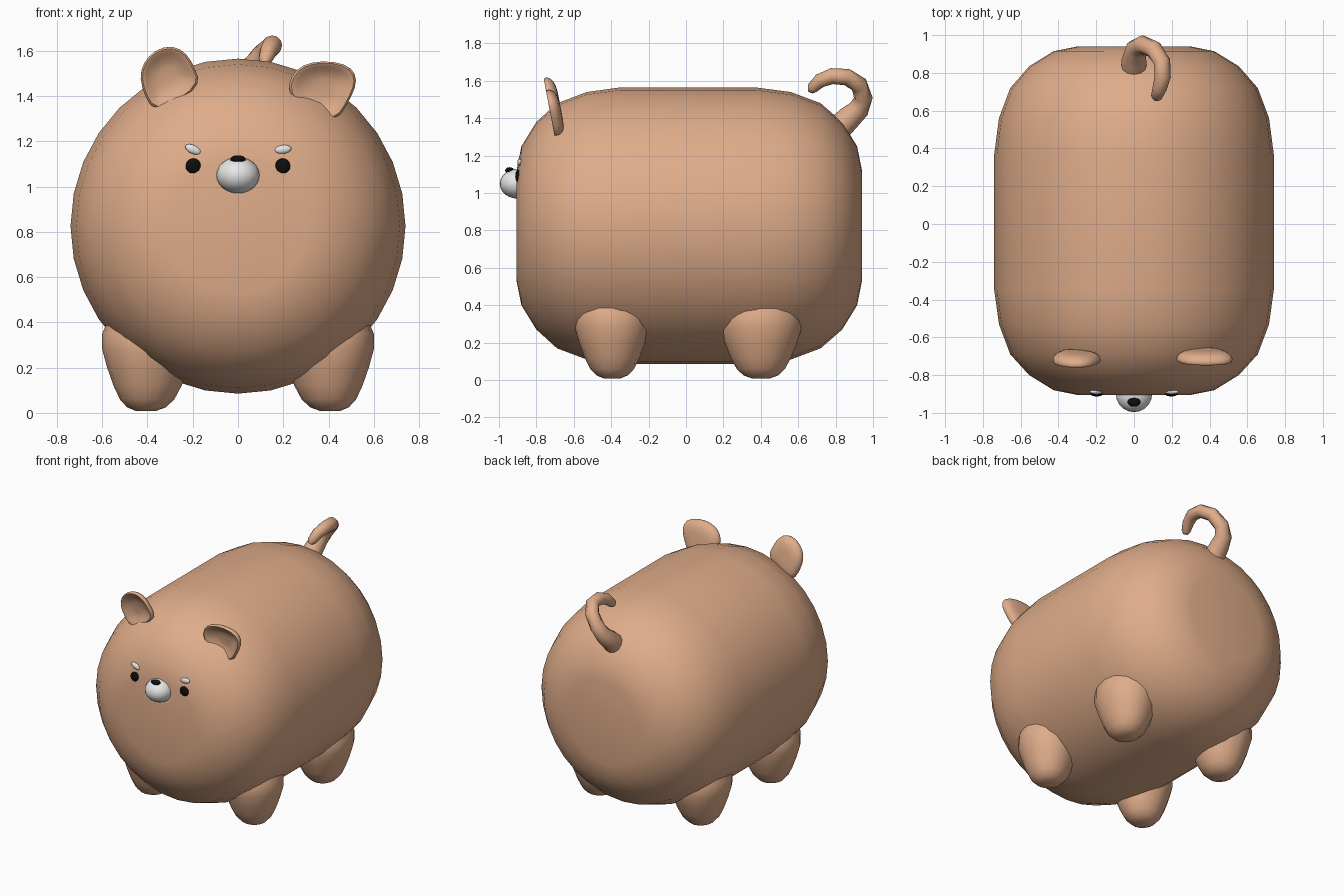
import bpy, bmesh, math
from mathutils import Vector

if "Cube" in bpy.data.objects:
    bpy.data.objects.remove(bpy.data.objects["Cube"])


def material(name, rgb):
    m = bpy.data.materials.new(name)
    m.diffuse_color = (*rgb, 1)
    m.use_nodes = True
    m.node_tree.nodes["Principled BSDF"].inputs["Base Color"].default_value = m.diffuse_color
    return m


TAN = material("tan fur", (0.74, 0.415, 0.255))
WHITE = material("white", (0.8, 0.8, 0.8))
BLACK = material("black", (0.004, 0.004, 0.004))


def finish(name, bm, mat, angle=60):
    bmesh.ops.recalc_face_normals(bm, faces=bm.faces)
    me = bpy.data.meshes.new(name)
    bm.to_mesh(me)
    bm.free()
    ob = bpy.data.objects.new(name, me)
    bpy.context.collection.objects.link(ob)
    me.materials.append(mat)
    bpy.ops.object.select_all(action='DESELECT')
    ob.select_set(True)
    bpy.context.view_layer.objects.active = ob
    bpy.ops.object.shade_smooth_by_angle(angle=math.radians(angle))
    return ob


def skin(name, rings, mat, angle=60):
    """Join rings of points into a closed surface, ends capped."""
    bm = bmesh.new()
    vs = [[bm.verts.new(p) for p in r] for r in rings]
    n = len(vs[0])
    for a, b in zip(vs, vs[1:]):
        for i in range(n):
            bm.faces.new((a[i], a[(i + 1) % n], b[(i + 1) % n], b[i]))
    for ring in (vs[0], vs[-1]):
        mid = bm.verts.new(sum((v.co for v in ring), Vector()) / n)
        for i in range(n):
            bm.faces.new((ring[i], ring[(i + 1) % n], mid))
    return finish(name, bm, mat, angle)


def circle(n):
    return [(math.cos(2 * math.pi * i / n), math.sin(2 * math.pi * i / n)) for i in range(n)]


def ball(name, loc, size, mat, tilt=0):
    bm = bmesh.new()
    bmesh.ops.create_uvsphere(bm, u_segments=20, v_segments=12, radius=1)
    ob = finish(name, bm, mat)
    ob.location, ob.scale = loc, size
    ob.rotation_euler.y = math.radians(tilt)
    return ob


# Barrel body: rounded profile (y, radius) turned about the long axis
profile = [(-.905, .30), (-.88, .425), (-.80, .555), (-.69, .655), (-.53, .715), (-.35, .74),
           (.37, .74), (.56, .715), (.72, .655), (.835, .555), (.915, .425), (.94, .30)]
skin("body", [[(r * c, y, .825 + r * s) for c, s in circle(32)] for y, r in profile], TAN)

# Four stubby legs, widening into the belly; inner side flares more
leg_profile = [(.008, .04), (.025, .08), (.06, .112), (.12, .14), (.20, .168),
               (.28, .19), (.35, .19), (.42, .16)]
for end, y0, grow in (("front", -.395, 1.0), ("back", .40, 1.1)):
    for label, side in (("left", -1), ("right", 1)):
        rings = []
        for z, r in leg_profile:
            ring = []
            for c, s in circle(16):
                rx = r if c > 0 else r * 1.15
                ring.append((side * (.41 + rx * c), y0 + r * grow * 1.05 * s, z))
            rings.append(ring)
        skin(end + "_leg_" + label, rings, TAN)

# Cupped ears: rim outline (x, z), rounded back and hollow front
ears = {
    "left": [(-.37, 1.32), (-.41, 1.39), (-.44, 1.48), (-.42, 1.55), (-.37, 1.605), (-.29, 1.63),
             (-.22, 1.59), (-.185, 1.51), (-.16, 1.46), (-.24, 1.38)],
    "right": [(.43, 1.27), (.48, 1.355), (.525, 1.44), (.525, 1.50), (.48, 1.545), (.37, 1.56),
              (.28, 1.54), (.23, 1.49), (.21, 1.41), (.30, 1.33)],
}
for label, rim in ears.items():
    mx = sum(p[0] for p in rim) / len(rim)
    mz = sum(p[1] for p in rim) / len(rim)
    rings = []
    for k, dy in ((.5, .045), (.85, .035), (.98, .012), (1, -.004), (.93, -.022), (.8, -.008), (.45, .018)):
        ring = []
        for x, z in rim:
            px, pz = mx + (x - mx) * k, mz + (z - mz) * k
            ring.append((px, -.685 - .19 * (pz - 1.3) + dy, pz))
        rings.append(ring)
    ear = skin("ear_" + label, rings, TAN)
    sub = ear.modifiers.new("soften", 'SUBSURF')
    sub.levels = sub.render_levels = 1

# Curled tail: tapered tube along a path (x, y, z, radius)
path = [(0, .80, 1.33, .07), (0, .87, 1.40, .065), (.01, .925, 1.45, .056), (.045, .948, 1.51, .05),
        (.105, .925, 1.58, .047), (.148, .86, 1.62, .045), (.152, .78, 1.625, .043),
        (.135, .715, 1.60, .038), (.12, .675, 1.56, .03), (.115, .665, 1.54, .015)]
rings = []
for i, (x, y, z, r) in enumerate(path):
    a = Vector(path[max(i - 1, 0)][:3])
    b = Vector(path[min(i + 1, len(path) - 1)][:3])
    t = (b - a).normalized()
    u = t.cross(Vector((1, 0, .0))).normalized()
    v = t.cross(u)
    rings.append([Vector((x, y, z)) + r * (c * u + s * v) for c, s in circle(12)])
skin("tail", rings, TAN)

# Face
ball("muzzle", (0, -.90, 1.05), (.096, .096, .08), WHITE)
ball("nose", (0, -.943, 1.121), (.034, .024, .017), BLACK)
for label, side, tilt in (("left", -1, 25), ("right", 1, -7)):
    ball("eye_" + label, (side * .197, -.897, 1.09), (.034, .016, .034), BLACK)
    ball("eyebrow_" + label, (side * .199, -.888, 1.164), (.037, .014, .019), WHITE, tilt)
